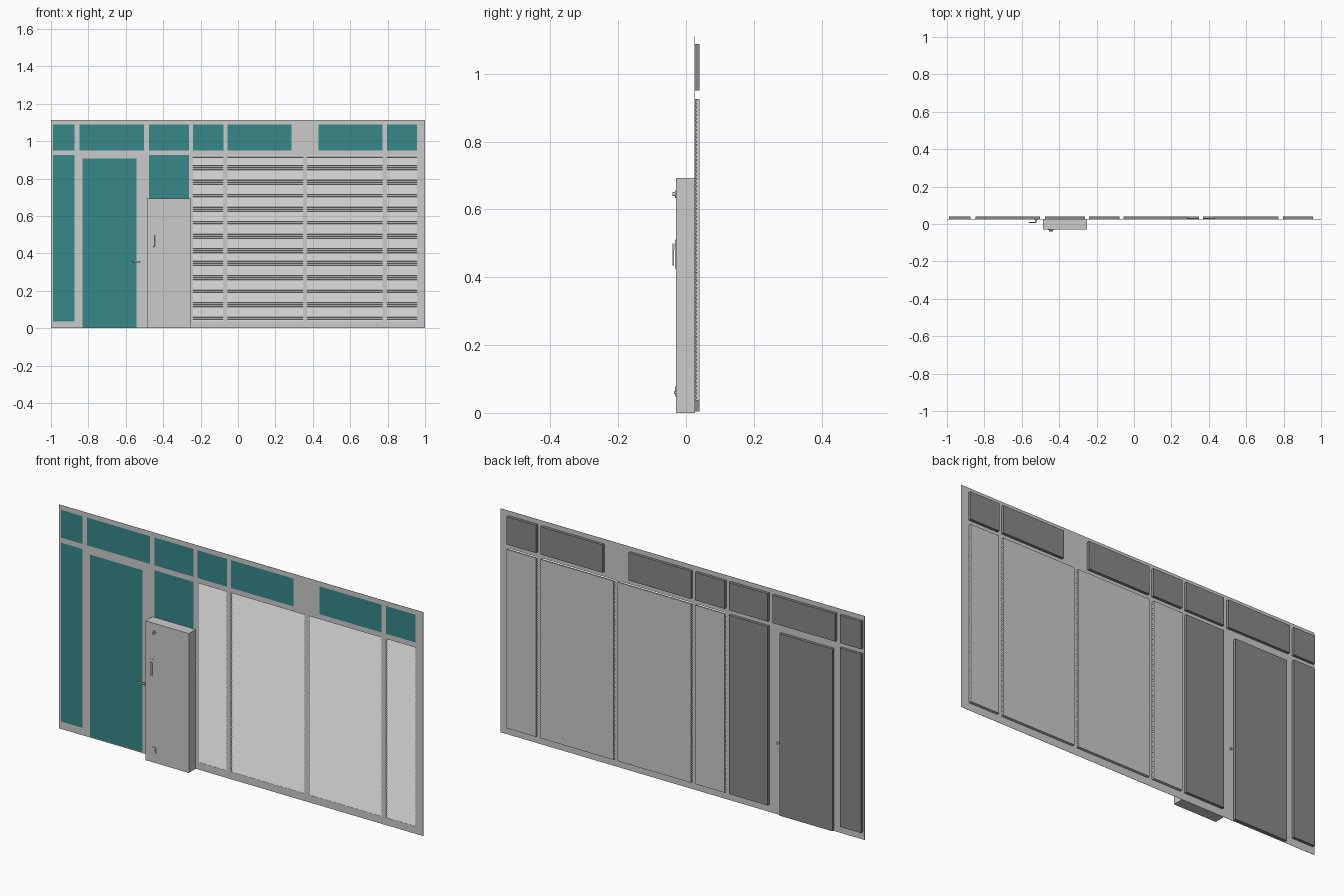
import bpy, bmesh, math
from mathutils import Matrix

if "Cube" in bpy.data.objects:
    bpy.data.objects.remove(bpy.data.objects["Cube"])

FRONT, BACK = 0.025, 0.040      # wall face and rear of the panels

teal = bpy.data.materials.new("teal_panel")
teal.diffuse_color = (0.038, 0.25, 0.25, 1)
teal.use_nodes = True
teal.node_tree.nodes["Principled BSDF"].inputs["Base Color"].default_value = teal.diffuse_color
grey = bpy.data.materials.new("plain_grey")
grey.diffuse_color = (0.25, 0.25, 0.25, 1)
grey.use_nodes = True
grey.node_tree.nodes["Principled BSDF"].inputs["Base Color"].default_value = grey.diffuse_color


def finish(name, bm, mats=()):
    bmesh.ops.recalc_face_normals(bm, faces=bm.faces[:])
    me = bpy.data.meshes.new(name)
    bm.normal_update()
    bm.to_mesh(me)
    bm.free()
    for m in mats:
        me.materials.append(m)
    ob = bpy.data.objects.new(name, me)
    bpy.context.collection.objects.link(ob)
    return ob


def add_box(bm, x0, x1, y0, y1, z0, z1):
    m = Matrix.Translation(((x0 + x1) / 2, (y0 + y1) / 2, (z0 + z1) / 2))
    m = m @ Matrix.Diagonal((x1 - x0, y1 - y0, z1 - z0, 1))
    bmesh.ops.create_cube(bm, size=1, matrix=m)


def box(name, *dims, bevel=0):
    bm = bmesh.new()
    add_box(bm, *dims)
    if bevel:
        bmesh.ops.bevel(bm, geom=bm.edges[:], offset=bevel, segments=2,
                        affect='EDGES', profile=0.5)
    return finish(name, bm)


def disc(name, x, z, y0, y1, r0, r1=None, sides=20):
    """Round fitting whose axis runs along y."""
    bm = bmesh.new()
    m = Matrix.Translation((x, (y0 + y1) / 2, z)) @ Matrix.Rotation(math.pi / 2, 4, 'X')
    bmesh.ops.create_cone(bm, cap_ends=True, segments=sides, radius1=r0,
                          radius2=r1 or r0, depth=abs(y1 - y0), matrix=m)
    return finish(name, bm)


# Openings: (x0, x1, z0, z1)
upper = [(a, b, 0.95, 1.088) for a, b in
         [(-0.99, -0.873), (-0.848, -0.502), (-0.477, -0.263), (-0.24, -0.078),
          (-0.055, 0.287), (0.43, 0.772), (0.796, 0.958)]]
lower = [(-0.99, -0.873, 0.037, 0.925), (-0.477, -0.263, 0.037, 0.925)]
door = (-0.832, -0.542, 0.004, 0.908)
louvres = [(a, b, 0.037, 0.925) for a, b in
           [(-0.24, -0.08), (-0.055, 0.347), (0.37, 0.772), (0.797, 0.957)]]
holes = upper + lower + [door] + louvres

# Thin wall frame: a grid with the openings left out, given a slight thickness
xs = sorted({-1.0, 1.0} | {v for h in holes for v in h[:2]})
zs = sorted({0.0, 1.112} | {v for h in holes for v in h[2:]})
bm = bmesh.new()
verts = {(x, z): bm.verts.new((x, FRONT, z)) for x in xs for z in zs}
for x0, x1 in zip(xs, xs[1:]):
    for z0, z1 in zip(zs, zs[1:]):
        cx, cz = (x0 + x1) / 2, (z0 + z1) / 2
        if not any(h[0] < cx < h[1] and h[2] < cz < h[3] for h in holes):
            bm.faces.new([verts[p] for p in ((x0, z0), (x1, z0), (x1, z1), (x0, z1))])
bmesh.ops.delete(bm, geom=[v for v in bm.verts if not v.link_faces], context='VERTS')
ext = bmesh.ops.extrude_face_region(bm, geom=bm.faces[:], use_keep_orig=True)
bmesh.ops.translate(bm, vec=(0, 0.001, 0),
                    verts=[g for g in ext["geom"] if isinstance(g, bmesh.types.BMVert)])
finish("wall_frame", bm)


# Flush panels: teal front, grey sides and rear
def panel(name, h):
    b = bmesh.new()
    add_box(b, h[0], h[1], FRONT, BACK, h[2], h[3])
    b.normal_update()
    for f in b.faces:
        f.material_index = 0 if f.normal.y < -0.5 else 1
    finish(name, b, (teal, grey))


for i, h in enumerate(upper):
    panel(f"upper_panel_{i + 1}", h)
for i, h in enumerate(lower):
    panel(f"side_panel_{i + 1}", h)
panel("door_leaf", door)


# Louvred panels: fine sawtooth front with a flat rear
def louvre(name, h, count=80):
    x0, x1, z0, z1 = h
    step = (z1 - z0) / count
    prof = []
    for i in range(count):
        prof += [(FRONT + 0.001, z0 + i * step),
                 (FRONT + 0.007, z0 + (i + 0.9) * step)]
    prof += [(FRONT + 0.007, z1), (BACK, z1), (BACK, z0)]
    b = bmesh.new()
    f = b.faces.new([b.verts.new((x0, y, z)) for y, z in prof])
    e = bmesh.ops.extrude_face_region(b, geom=[f], use_keep_orig=True)
    bmesh.ops.translate(b, vec=(x1 - x0, 0, 0),
                        verts=[g for g in e["geom"] if isinstance(g, bmesh.types.BMVert)])
    finish(name, b)


for i, h in enumerate(louvres):
    louvre(f"louvre_panel_{i + 1}", h)

# Cabinet standing in front of the wall
box("cabinet", -0.487, -0.25, -0.029, FRONT, 0.0, 0.692)

# Cabinet fittings: lock, pull handle on its plate, lower latch
disc("lock_plate", -0.44, 0.645, -0.032, -0.029, 0.011)
disc("lock_knob", -0.44, 0.645, -0.040, -0.032, 0.006)
box("pull_plate", -0.460, -0.440, -0.032, -0.029, 0.425, 0.512, bevel=0.001)
box("pull_grip", -0.455, -0.445, -0.040, -0.035, 0.435, 0.500, bevel=0.0015)
box("pull_post", -0.454, -0.446, -0.037, -0.031, 0.482, 0.496)
box("latch_plate", -0.450, -0.430, -0.032, -0.029, 0.048, 0.078, bevel=0.001)
disc("latch_knob", -0.44, 0.060, -0.035, -0.032, 0.005)

# Door lever in front and small knob behind
disc("lever_rose", -0.525, 0.355, 0.021, FRONT, 0.008)
disc("lever_spindle", -0.525, 0.355, 0.008, 0.021, 0.0035, sides=12)
box("lever_handle", -0.563, -0.521, 0.006, 0.012, 0.351, 0.359, bevel=0.0015)
disc("keyhole_cover", -0.525, 0.335, 0.022, FRONT, 0.005)
disc("rear_knob", -0.525, 0.355, FRONT, 0.034, 0.006)
